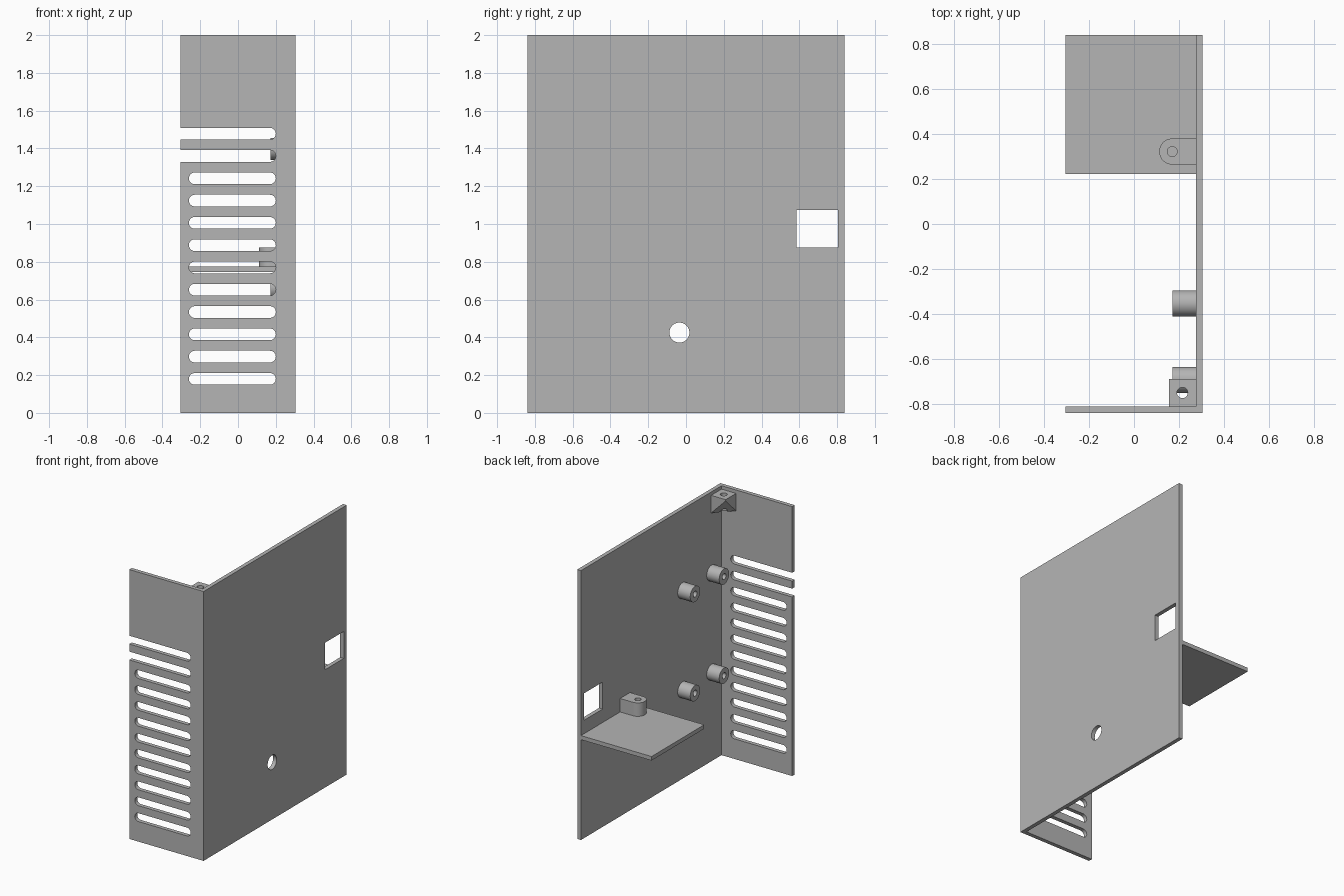
import bpy, bmesh, math

old = bpy.data.objects.get("Cube")
if old:
    bpy.data.objects.remove(old, do_unlink=True)

grey = bpy.data.materials.new("matte_grey")
grey.use_nodes = True
COLOUR = (0.46, 0.46, 0.46, 1)
grey.diffuse_color = COLOUR
grey.node_tree.nodes["Principled BSDF"].inputs["Base Color"].default_value = COLOUR

X0, X1, Y0, Y1 = -0.305, 0.305, -0.84, 0.84   # overall footprint
T = 0.03                                      # sheet thickness
WALL = X1 - T                                 # inner face of the side wall
PLACE = {"x": lambda a, b, t: (t, a, b),
         "y": lambda a, b, t: (a, t, b),
         "z": lambda a, b, t: (a, b, t)}


def rect(a0, a1, b0, b1):
    return [(a0, b0), (a1, b0), (a1, b1), (a0, b1)]


def arc(a, b, r, start=0, sweep=360, n=40):
    steps = n if sweep == 360 else n + 1
    angles = [math.radians(start + sweep * i / n) for i in range(steps)]
    return [(a + r * math.cos(t), b + r * math.sin(t)) for t in angles]


def slot(a0, a1, b, r):
    return arc(a1 - r, b, r, -90, 180, 16) + arc(a0 + r, b, r, 90, 180, 16)


def finish(name, bm):
    bmesh.ops.recalc_face_normals(bm, faces=bm.faces)
    mesh = bpy.data.meshes.new(name)
    bm.to_mesh(mesh)
    bm.free()
    mesh.materials.append(grey)
    obj = bpy.data.objects.new(name, mesh)
    bpy.context.collection.objects.link(obj)
    return obj


def prism(name, outlines, axis, lo, hi):
    """Extrude each 2D outline along an axis into one mesh."""
    bm = bmesh.new()
    for pts in outlines:
        ends = [[bm.verts.new(PLACE[axis](a, b, t)) for a, b in pts] for t in (lo, hi)]
        for ring in ends:
            bm.faces.new(ring)
        n = len(pts)
        for i in range(n):
            j = (i + 1) % n
            bm.faces.new((ends[0][i], ends[0][j], ends[1][j], ends[1][i]))
    return finish(name, bm)


def cut(obj, outlines, axis, lo, hi):
    """Subtract extruded outlines, then drop the cutter."""
    cutter = prism("cutter", outlines, axis, lo, hi)
    cutter.hide_render = True
    mod = obj.modifiers.new("cut", "BOOLEAN")
    mod.operation, mod.solver, mod.object = "DIFFERENCE", "EXACT", cutter
    select(obj)
    bpy.ops.object.modifier_apply(modifier=mod.name)
    bpy.data.objects.remove(cutter, do_unlink=True)


def select(obj):
    bpy.ops.object.select_all(action="DESELECT")
    obj.select_set(True)
    bpy.context.view_layer.objects.active = obj


def smooth(obj):
    select(obj)
    bpy.ops.object.shade_smooth_by_angle(angle=math.radians(30))


# Side wall with a square window and a round cable hole
side = prism("side_wall", [rect(Y0, Y1, 0, 2)], "x", WALL, X1)
cut(side, [rect(0.585, 0.805, 0.875, 1.075), arc(-0.035, 0.425, 0.053)], "x", 0.2, 0.4)
smooth(side)

# Front panel with vent slots; the top two run out through the edge
front = prism("front_panel", [rect(X0, WALL, 0, 2)], "y", Y0, Y0 + T)
vents = [slot(-0.26 if i < 10 else -0.4, 0.2, 0.18 + 0.118 * i, 0.031) for i in range(12)]
cut(front, vents, "y", Y0 - 0.1, Y0 + 0.1)
smooth(front)

# Shelf
prism("shelf", [rect(X0, WALL, 0.222, Y1)], "z", 0.745, 0.775)

# Rounded screw lug standing on the shelf
lug_y, lug_r = 0.322, 0.058
outline = [(WALL, lug_y - lug_r), (WALL, lug_y + lug_r)] + arc(0.17, lug_y, lug_r, 90, 180, 24)
lug = prism("shelf_lug", [outline], "z", 0.775, 0.875)
cut(lug, [arc(0.17, lug_y, 0.022, n=24)], "z", 0.785, 0.95)
smooth(lug)

# Four standoffs on the side wall
for row, z in (("lower", 0.662), ("upper", 1.398)):
    for col, y in (("front", -0.693), ("rear", -0.353)):
        post = prism(f"standoff_{row}_{col}", [arc(y, z, 0.058)], "x", 0.172, WALL)
        cut(post, [arc(y, z, 0.022, n=24)], "x", 0.1, WALL - 0.01)
        smooth(post)

# Corner screw block, tapering down into the corner
bx, by, top, low = 0.156, -0.688, 1.975, 1.845
bm = bmesh.new()
for x, y, z in ((bx, by, top - 0.01), (bx, Y0 + T, low), (WALL, by, low), (WALL, Y0 + T, low)):
    bm.verts.new((x, y, z))
    bm.verts.new((x, y, top))
bmesh.ops.convex_hull(bm, input=bm.verts)
block = finish("corner_block", bm)
cut(block, [arc(0.215, -0.75, 0.024, n=24)], "z", 1.7, 2.1)
smooth(block)
